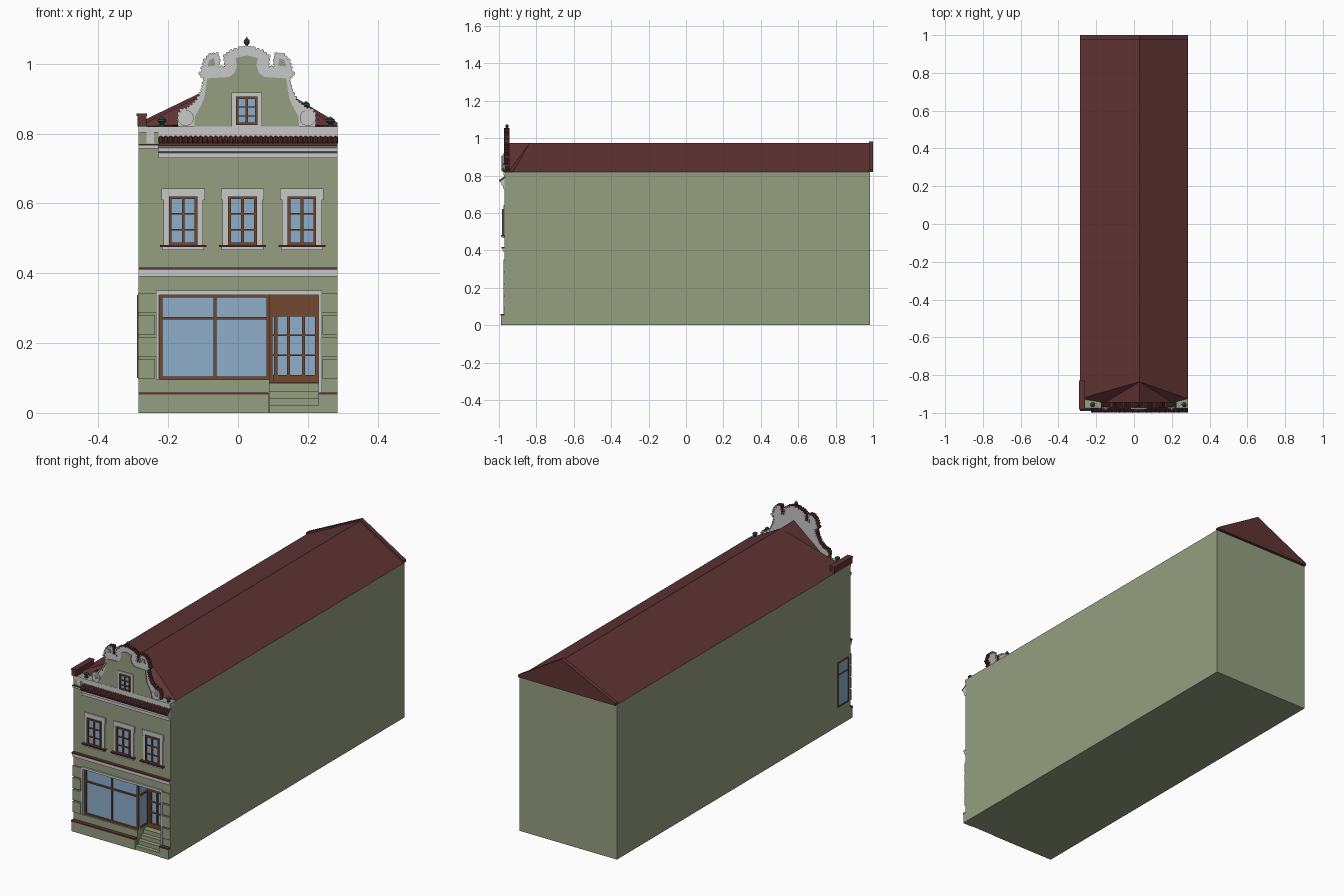
import bpy, bmesh, math
from mathutils import Vector

cube = bpy.data.objects.get("Cube")
if cube:
    bpy.data.objects.remove(cube, do_unlink=True)


def material(name, r, g, b):
    m = bpy.data.materials.new(name)
    m.use_nodes = True
    m.diffuse_color = (r, g, b, 1)
    m.node_tree.nodes["Principled BSDF"].inputs["Base Color"].default_value = (r, g, b, 1)
    return m


GREEN = material("sage plaster", 0.30, 0.345, 0.22)
RED = material("dark red tile", 0.115, 0.033, 0.033)
WHITE = material("pale stucco", 0.58, 0.58, 0.58)
BROWN = material("brown wood", 0.17, 0.065, 0.03)
GLASS = material("blue glass", 0.27, 0.42, 0.60)
PATINA = material("dark green copper", 0.026, 0.065, 0.048)


def finish(name, bm, *mats):
    bmesh.ops.recalc_face_normals(bm, faces=bm.faces)
    mesh = bpy.data.meshes.new(name)
    bm.to_mesh(mesh)
    bm.free()
    for m in mats:
        mesh.materials.append(m)
    ob = bpy.data.objects.new(name, mesh)
    bpy.context.collection.objects.link(ob)
    return ob


def add_box(bm, x0, x1, y0, y1, z0, z1):
    v = bmesh.ops.create_cube(bm, size=1)["verts"]
    for p in v:
        p.co = ((x0 + x1) / 2 + p.co.x * (x1 - x0), (y0 + y1) / 2 + p.co.y * (y1 - y0),
                (z0 + z1) / 2 + p.co.z * (z1 - z0))


def boxes(name, mat, *dims):
    bm = bmesh.new()
    for d in dims:
        add_box(bm, *d)
    return finish(name, bm, mat)


def add_prism(bm, pts, a, b, axis):
    """Extrude a 2D profile from a to b along x (points are y,z) or y (points are x,z)."""
    place = (lambda p, t: (t, p[0], p[1])) if axis == "x" else (lambda p, t: (p[0], t, p[1]))
    lo = [bm.verts.new(place(p, a)) for p in pts]
    hi = [bm.verts.new(place(p, b)) for p in pts]
    bm.faces.new(lo)
    bm.faces.new(hi[::-1])
    for i in range(len(pts)):
        j = (i + 1) % len(pts)
        bm.faces.new((lo[i], lo[j], hi[j], hi[i]))


def prism(name, mat, pts, a, b, axis):
    bm = bmesh.new()
    add_prism(bm, pts, a, b, axis)
    return finish(name, bm, mat)


def add_rod(bm, p, q, r, sides=8):
    p, q = Vector(p), Vector(q)
    d = q - p
    mat = d.to_track_quat("Z", "Y").to_matrix().to_4x4()
    mat.translation = (p + q) / 2
    return bmesh.ops.create_cone(bm, cap_ends=True, segments=sides, radius1=r, radius2=r,
                                 depth=d.length, matrix=mat)["verts"]


def glazing(name, x0, x1, z0, z1, y, vertical, horizontal, t=0.009):
    """Glass pane with a wooden frame and bars in front of it."""
    boxes(name + "_glass", GLASS, (x0, x1, y, y + 0.008, z0, z1))
    f = (y - 0.006, y + 0.002)
    bars = [(x0, x0 + t, *f, z0, z1), (x1 - t, x1, *f, z0, z1),
            (x0, x1, *f, z0, z0 + t), (x0, x1, *f, z1 - t, z1)]
    bars += [(x - t / 2, x + t / 2, *f, z0, z1) for x in vertical]
    bars += [(x0, x1, *f, z - t / 4, z + t / 4) for z in horizontal]
    boxes(name + "_frame", BROWN, *bars)


W, F = 0.285, -0.97     # half width and facade plane
GX = 0.025              # gable axis

# Walls, leaving a shop window and an entrance recess
boxes("walls", GREEN, (-W, W, -0.87, 0.985, 0, 0.82), (-W, W, F, -0.87, 0.34, 0.82),
      (-W, -0.225, F, -0.87, 0, 0.34), (0.23, W, F, -0.87, 0, 0.34),
      (-0.225, 0.09, F, -0.87, 0, 0.095))
boxes("plinth", GREEN, (-W, 0.087, -0.988, F, 0, 0.052), (0.23, W, -0.988, F, 0, 0.052))
boxes("plinth_coping", RED, (-W, 0.087, -0.991, F, 0.052, 0.059), (0.23, W, -0.991, F, 0.052, 0.059))

# Corner quoins
quoins = []
for i in range(4):
    z, e = 0.098 + i * 0.063, 0.006 * (i % 2)
    quoins += [(-W - 0.002, -0.238 + e, -0.977, F, z, z + 0.056),
               (0.242 - e, W, -0.977, F, z, z + 0.056)]
boxes("quoins", GREEN, *quoins)

# Shop window with a glazed return, and the side window
boxes("shop_glass", GLASS, (-0.225, 0.084, -0.955, -0.87, 0.095, 0.34))
glazing("shop_window", -0.225, 0.09, 0.095, 0.34, -0.957, [-0.066], [])
boxes("shop_transom", BROWN, (-0.225, 0.09, -0.963, -0.955, 0.267, 0.275),
      (0.083, 0.089, -0.957, -0.87, 0.267, 0.275), (0.083, 0.089, -0.957, -0.87, 0.095, 0.105),
      (0.083, 0.089, -0.957, -0.87, 0.33, 0.34), (0.083, 0.089, -0.88, -0.87, 0.095, 0.34))
boxes("side_window_glass", GLASS, (-W - 0.002, -W, -0.95, -0.865, 0.1, 0.335))
boxes("side_window_frame", BROWN, *[(-W - 0.004, -W, -0.95, -0.865, z, z + 0.007) for z in (0.1, 0.267, 0.33)],
      *[(-W - 0.004, -W, y, y + 0.007, 0.1, 0.337) for y in (-0.952, -0.868)])
boxes("shop_surround", WHITE, (-0.235, 0.24, -0.977, F, 0.338, 0.35),
      (-0.235, -0.226, -0.977, F, 0.095, 0.34), (0.23, 0.24, -0.977, F, 0.059, 0.34))

# Entrance steps and door
boxes("entrance_steps", GREEN, *[(0.09, 0.23, -0.985 + i * 0.022, -0.87, i * 0.021, (i + 1) * 0.021)
                                 for i in range(4)])
glazing("door", 0.09, 0.23, 0.085, 0.285, -0.88, [0.108, 0.145, 0.188], [0.165, 0.222])
boxes("door_panels", BROWN, (0.09, 0.23, -0.888, -0.87, 0.28, 0.34), (0.1, 0.23, -0.887, -0.87, 0.085, 0.108))

# String course above the shop
boxes("string_course", WHITE, (-W, W, -0.977, F, 0.39, 0.4), (-W, W, -0.981, F, 0.4, 0.41))
boxes("string_course_coping", RED, (-W, W, -0.986, F, 0.41, 0.417))

# First floor windows
for i, cx in enumerate((-0.157, 0.013, 0.183)):
    n = "upper_window_%d" % (i + 1)
    boxes(n + "_surround", WHITE, (cx - 0.062, cx + 0.062, -0.976, F, 0.61, 0.643),
          (cx - 0.057, cx + 0.057, -0.975, F, 0.478, 0.61))
    glazing(n, cx - 0.041, cx + 0.041, 0.48, 0.62, -0.977, [cx], [0.525, 0.57], 0.008)
    boxes(n + "_sill", RED, (cx - 0.067, cx + 0.067, -0.988, F, 0.475, 0.481))
    boxes(n + "_sill_moulding", WHITE, (cx - 0.06, cx + 0.06, -0.981, F, 0.466, 0.475))

# Main cornice with its row of tiles
prism("main_cornice", WHITE, [(F, 0.73), (-0.978, 0.73), (-0.978, 0.745), (-0.986, 0.748),
                              (-0.986, 0.758), (-0.995, 0.768), (F, 0.785)], -0.228, W, "x")
bm = bmesh.new()
add_prism(bm, [(-0.997, 0.766), (-0.997, 0.771), (-0.965, 0.793), (-0.965, 0.78)], -0.228, W, "x")
for i in range(36):
    x = -0.221 + i * 0.0143
    add_rod(bm, (x, -0.996, 0.771), (x, -0.965, 0.791), 0.0062)
finish("cornice_tiles", bm, RED)
boxes("parapet_band", WHITE, (-W, W, -0.975, -0.94, 0.803, 0.82), (-0.228, W, -0.972, F, 0.79, 0.803),
      (-W, -0.228, -0.977, F, 0.757, 0.766), (-0.262, -0.24, -0.974, F, 0.772, 0.803))
boxes("corner_strip", RED, (-W, -0.228, -0.98, F, 0.766, 0.77))
boxes("fire_wall", RED, (-0.288, -0.262, -0.98, -0.83, 0.82, 0.85), (-0.29, -0.26, -0.982, -0.828, 0.85, 0.857))

# Roof: main slopes, then folded planes meeting the back of the gable
bm = bmesh.new()
V = lambda *c: bm.verts.new(c)
back = [V(-W, 0.99, 0.82), V(0.03, 0.99, 0.975), V(W, 0.99, 0.82)]
ridge, tip = V(0.03, -0.835, 0.975), V(0.03, -0.946, 0.975)
bm.faces.new(back)
base = []
for end, side in ((back[0], -1), (back[2], 1)):
    eave, foot = V(side * W, -0.925, 0.82), V(GX + side * 0.18, -0.946, 0.825)
    bm.faces.new((end, back[1], ridge, eave))
    bm.faces.new((eave, ridge, foot))
    bm.faces.new((foot, ridge, tip))
    base += [eave, foot]
bm.faces.new((back[0], base[0], base[1], base[3], base[2], back[2]))
bm.faces.new((base[1], tip, base[3]))
finish("roof", bm, RED)
prism("roof_verge", RED, [(-W, 0.82), (W, 0.82), (W, 0.831), (0.03, 0.983), (-W, 0.831)], 0.978, 1.0, "y")


# Curved gable
def mirrored(half):
    return [(GX + x, z) for x, z in half] + [(GX - x, z) for x, z in reversed(half) if x > 0]


outer = [(0.197, 0.82), (0.2, 0.848), (0.188, 0.867), (0.168, 0.872), (0.145, 0.892), (0.128, 0.925),
         (0.12, 0.955), (0.134, 0.972), (0.127, 0.988), (0.12, 1.01), (0.105, 1.026), (0.085, 1.028),
         (0.08, 1.01), (0.082, 0.99), (0.06, 0.99), (0.063, 1.022), (0.045, 1.036), (0.02, 1.045), (0, 1.048)]
inner = [(0.15, 0.82), (0.148, 0.85), (0.135, 0.872), (0.122, 0.9), (0.118, 0.925), (0.113, 0.958),
         (0.05, 0.962), (0.034, 0.975), (0.028, 0.995), (0.032, 1.016), (0, 1.024)]
bm = bmesh.new()
add_prism(bm, mirrored(outer), -0.97, -0.945, "y")
# Small ridge tiles following the upper edge
path = [Vector((x, z)) for x, z in mirrored(outer)]
for a, b in zip(path, path[1:]):
    n = max(1, round((b - a).length / 0.012))
    for k in range(n):
        p = a.lerp(b, k / n)
        if p.y > 0.85:
            add_rod(bm, (p.x, -0.972, p.y), (p.x, -0.943, p.y), 0.0055, 6)
bmesh.ops.recalc_face_normals(bm, faces=bm.faces)
for f in bm.faces:
    f.material_index = 0 if abs(f.normal.y) > 0.7 else 1
finish("gable", bm, WHITE, RED)
prism("gable_field", GREEN, mirrored(inner), -0.974, -0.968, "y")
for s, side in ((-1, "right"), (1, "left")):
    bm = bmesh.new()
    for r, y in ((0.023, -0.976), (0.013, -0.98), (0.006, -0.984)):
        add_rod(bm, (GX + s * 0.175, y, 0.845), (GX + s * 0.175, -0.96, 0.845), r, 20)
    finish("volute_" + side, bm, WHITE)
    prism("horn_field_" + side, GREEN, [(GX + s * x, z) for x, z in
          ((0.112, 0.992), (0.108, 1.01), (0.094, 1.016), (0.09, 0.995))], -0.974, -0.968, "y")
boxes("gable_window_surround", WHITE, (GX - 0.044, GX + 0.044, -0.979, F, 0.82, 0.918))
glazing("gable_window", GX - 0.031, GX + 0.031, 0.825, 0.906, -0.98, [GX], [0.85, 0.876], 0.007)

# Copper finials
for name, x, z, h in (("top_finial", GX, 1.044, 0.034), ("right_urn", -0.218, 0.82, 0.03),
                      ("left_urn", 0.265, 0.82, 0.03), ("volute_urn", 0.195, 0.868, 0.026)):
    bm = bmesh.new()
    wide = 0.26 if name == "top_finial" else 0.42
    profile = [(0, 0), (0.7, 0), (0.7, 0.15), (0.35, 0.25), (1, 0.5), (0.9, 0.7), (0.3, 0.85), (0, 1)]
    edge = [bm.verts.new((x + r * h * wide, -0.957, z + t * h)) for r, t in profile]
    lines = [bm.edges.new(e) for e in zip(edge, edge[1:])]
    bmesh.ops.spin(bm, geom=edge + lines, cent=(x, -0.957, z), axis=(0, 0, 1),
                   angle=math.tau, steps=12, use_duplicate=False)
    bmesh.ops.remove_doubles(bm, verts=bm.verts, dist=0.0001)
    finish(name, bm, PATINA)
